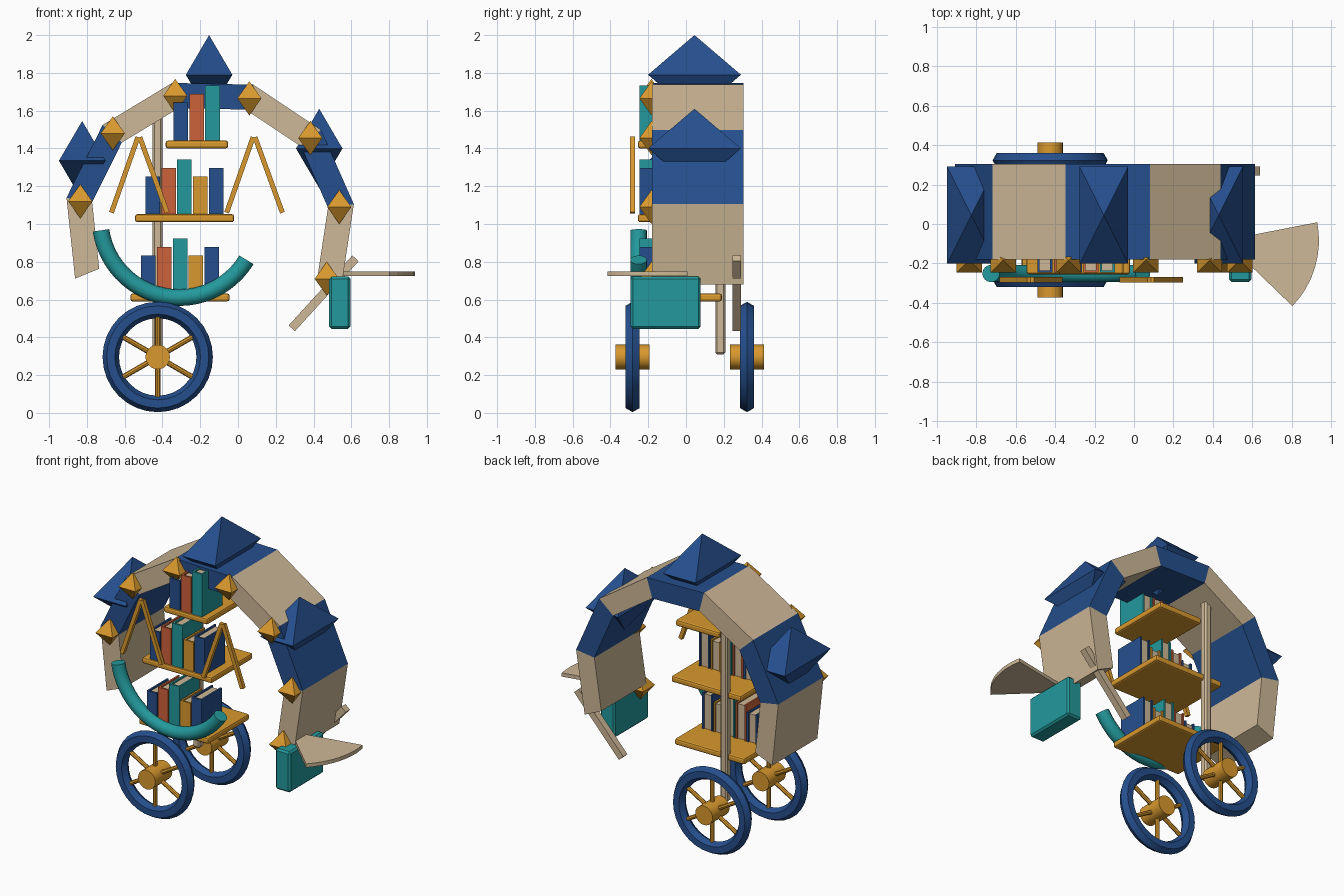
import bpy, bmesh, math
from mathutils import Matrix, Vector

if "Cube" in bpy.data.objects:
    bpy.data.objects.remove(bpy.data.objects["Cube"])


def mat(name, r, g, b):
    m = bpy.data.materials.new(name)
    lin = [((c / 255 + 0.055) / 1.055) ** 2.4 for c in (r, g, b)]
    m.diffuse_color = (*lin, 1)
    m.use_nodes = True
    m.node_tree.nodes["Principled BSDF"].inputs["Base Color"].default_value = m.diffuse_color
    return m


NAVY = mat("navy", 37, 79, 141)
BEIGE = mat("beige", 206, 184, 151)
GOLD = mat("gold", 217, 153, 46)
TEAL = mat("teal", 35, 153, 156)
CORAL = mat("coral", 206, 98, 58)


def finish(name, bm, mats, smooth=False):
    bmesh.ops.recalc_face_normals(bm, faces=bm.faces)
    me = bpy.data.meshes.new(name)
    bm.to_mesh(me)
    bm.free()
    for m in mats:
        me.materials.append(m)
    ob = bpy.data.objects.new(name, me)
    bpy.context.collection.objects.link(ob)
    if smooth:
        bpy.ops.object.select_all(action='DESELECT')
        ob.select_set(True)
        bpy.context.view_layer.objects.active = ob
        bpy.ops.object.shade_smooth_by_angle(angle=math.radians(35))
    return ob


def add_box(bm, lo, hi, index=0):
    lo, hi = Vector(lo), Vector(hi)
    M = Matrix.Translation((lo + hi) / 2) @ Matrix.Diagonal((*(hi - lo), 1))
    vs = bmesh.ops.create_cube(bm, size=1, matrix=M)['verts']
    for f in {f for v in vs for f in v.link_faces}:
        f.material_index = index


def box(name, lo, hi, m, bevel=0.0, segs=1):
    bm = bmesh.new()
    add_box(bm, lo, hi)
    if bevel:
        bmesh.ops.bevel(bm, geom=bm.edges[:], offset=bevel, segments=segs,
                        profile=0.5, affect='EDGES')
    return finish(name, bm, [m])


def stick(name, a, b, y, w, m):
    """Square bar between two (x, z) points."""
    d = Vector((b[0] - a[0], 0, b[1] - a[1]))
    ob = box(name, (-w / 2, -w / 2, -d.length / 2), (w / 2, w / 2, d.length / 2), m)
    ob.location = ((a[0] + b[0]) / 2, y, (a[1] + b[1]) / 2)
    ob.rotation_euler = (0, math.atan2(d.x, d.z), 0)


def octahedron(name, c, half, m):
    bm = bmesh.new()
    x, y, h = half
    ring = [bm.verts.new((sx * x, sy * y, 0)) for sx, sy in ((-1, -1), (1, -1), (1, 1), (-1, 1))]
    for tip in (bm.verts.new((0, 0, h)), bm.verts.new((0, 0, -h))):
        for i in range(4):
            bm.faces.new((ring[i], ring[(i + 1) % 4], tip))
    finish(name, bm, [m]).location = c


# Arched canopy: seven straight segments, alternating colours
bm = bmesh.new()
rings = []
for i in range(8):
    a = math.radians(202.3 - 32.45 * i)
    rings.append([bm.verts.new((-0.15 + r * math.cos(a), y, 1.003 + r * math.sin(a)))
                  for r, y in ((0.77, -0.18), (0.77, 0.305), (0.632, 0.305), (0.632, -0.18))])
for i in range(7):
    for k in range(4):
        n = (k + 1) % 4
        f = bm.faces.new((rings[i][k], rings[i][n], rings[i + 1][n], rings[i + 1][k]))
        f.material_index = i % 2
bm.faces.new(rings[0])
bm.faces.new(rings[-1])
finish("canopy_arch", bm, [BEIGE, NAVY])

# Roof peaks and front studs
for i, (x, z) in enumerate([(-0.825, 1.335), (-0.153, 1.79), (0.43, 1.4)]):
    octahedron(f"roof_peak_{i}", (x, 0.045, z), (0.123, 0.246, 0.21), NAVY)
for i, (x, z) in enumerate([(-0.835, 1.12), (-0.663, 1.48), (-0.332, 1.678), (0.06, 1.665),
                            (0.383, 1.455), (0.536, 1.09), (0.47, 0.71)]):
    octahedron(f"stud_{i}", (x, -0.183, z), (0.064, 0.064, 0.09), GOLD)

# Shelves with rows of books, and the rear post
T = 0.077
COVERS = [(NAVY, 0.2), (CORAL, 0.245), (TEAL, 0.29), (GOLD, 0.2), (NAVY, 0.245)]
for s, (x0, x1, z, bx, count) in enumerate([(-0.57, -0.045, 0.59, -0.513, 5),
                                            (-0.545, -0.02, 1.01, -0.49, 5),
                                            (-0.383, -0.053, 1.40, -0.341, 3)]):
    box(f"shelf_{s}", (x0, -0.255, z), (x1, 0.19, z + 0.042), GOLD, 0.012, 2)
    z += 0.042
    for b in range(count):
        m, h = COVERS[b]
        x = bx + b * 0.0838
        yf, yb = -0.247, -0.03
        bm = bmesh.new()
        add_box(bm, (x, yf, z), (x + 0.012, yb, z + h))                      # cover
        add_box(bm, (x + T - 0.012, yf, z), (x + T, yb, z + h))              # cover
        add_box(bm, (x + 0.012, yf, z), (x + T - 0.012, yf + 0.012, z + h))  # spine
        add_box(bm, (x + 0.012, yf + 0.012, z), (x + T - 0.012, yb - 0.01, z + h - 0.01), 1)
        finish(f"book_{s}_{b}", bm, [m, BEIGE])
box("rear_post", (-0.452, 0.155, 0.31), (-0.4, 0.209, 1.6), BEIGE, 0.01)

# Wheels: six-sided tyre section, hub and six spokes
WX, WZ = -0.425, 0.296
for side, wy in (("front", -0.283), ("back", 0.323)):
    bm = bmesh.new()
    N = 32
    loops = []
    for i in range(N):
        a = 2 * math.pi * i / N
        loops.append([])
        for k in range(6):
            t = math.pi * k / 3
            r = 0.2485 + 0.0435 * math.cos(t)
            loops[-1].append(bm.verts.new((r * math.cos(a), 0.0435 * math.sin(t), r * math.sin(a))))
    for i in range(N):
        p, q = loops[i], loops[(i + 1) % N]
        for k in range(6):
            bm.faces.new((p[k], p[(k + 1) % 6], q[(k + 1) % 6], q[k]))
    finish(f"{side}_tyre", bm, [NAVY], True).location = (WX, wy, WZ)
    bm = bmesh.new()
    bmesh.ops.create_cone(bm, cap_ends=True, segments=20, radius1=0.065, radius2=0.065,
                          depth=0.182, matrix=Matrix.Rotation(math.pi / 2, 4, 'X'))
    finish(f"{side}_hub", bm, [GOLD], True).location = (WX, wy, WZ)
    bm = bmesh.new()
    for k in range(6):
        M = Matrix.Rotation(k * math.pi / 3, 4, 'Y') @ Matrix.Translation((0, 0, 0.125))
        bmesh.ops.create_cone(bm, cap_ends=True, segments=8, radius1=0.014, radius2=0.014,
                              depth=0.19, matrix=M)
    finish(f"{side}_spokes", bm, [GOLD]).location = (WX, wy, WZ)

# Curved teal tube across the front
bm = bmesh.new()
prev = None
for i in range(25):
    a = math.radians(188.5 + (328.6 - 188.5) * i / 24)
    ring = []
    for k in range(16):
        t = math.pi * k / 8
        r = 0.418 + 0.044 * math.cos(t)
        ring.append(bm.verts.new((-0.312 + r * math.cos(a), -0.251 + 0.044 * math.sin(t),
                                  1.028 + r * math.sin(a))))
    if prev:
        for k in range(16):
            bm.faces.new((prev[k], prev[(k + 1) % 16], ring[(k + 1) % 16], ring[k]))
    if i in (0, 24):
        bm.faces.new(ring)
    prev = ring
finish("curved_tube", bm, [TEAL], True)

# Two tent-shaped easels
for i, x in enumerate((-0.525, 0.085)):
    stick(f"easel_{i}_left", (x - 0.145, 1.06), (x - 0.005, 1.46), -0.283, 0.026, GOLD)
    stick(f"easel_{i}_right", (x + 0.15, 1.06), (x + 0.005, 1.46), -0.283, 0.026, GOLD)

# Side case, slanted bar and fan tray at the right foot
box("side_case", (0.483, -0.293, 0.445), (0.595, 0.077, 0.722), TEAL, 0.012)
stick("slanted_bar", (0.285, 0.448), (0.622, 0.818), 0.268, 0.045, BEIGE)
bm = bmesh.new()
pts = [(0.458, -0.083)]
for i in range(9):
    a = math.radians(-44 + 55 * i / 8)
    pts.append((0.458 + 0.48 * math.cos(a), -0.083 + 0.48 * math.sin(a)))
base = bm.faces.new([bm.verts.new((x, y, 0.724)) for x, y in pts])
ext = bmesh.ops.extrude_face_region(bm, geom=[base])['geom']
bmesh.ops.translate(bm, vec=(0, 0, 0.025), verts=[v for v in ext if isinstance(v, bmesh.types.BMVert)])
finish("fan_tray", bm, [BEIGE])
